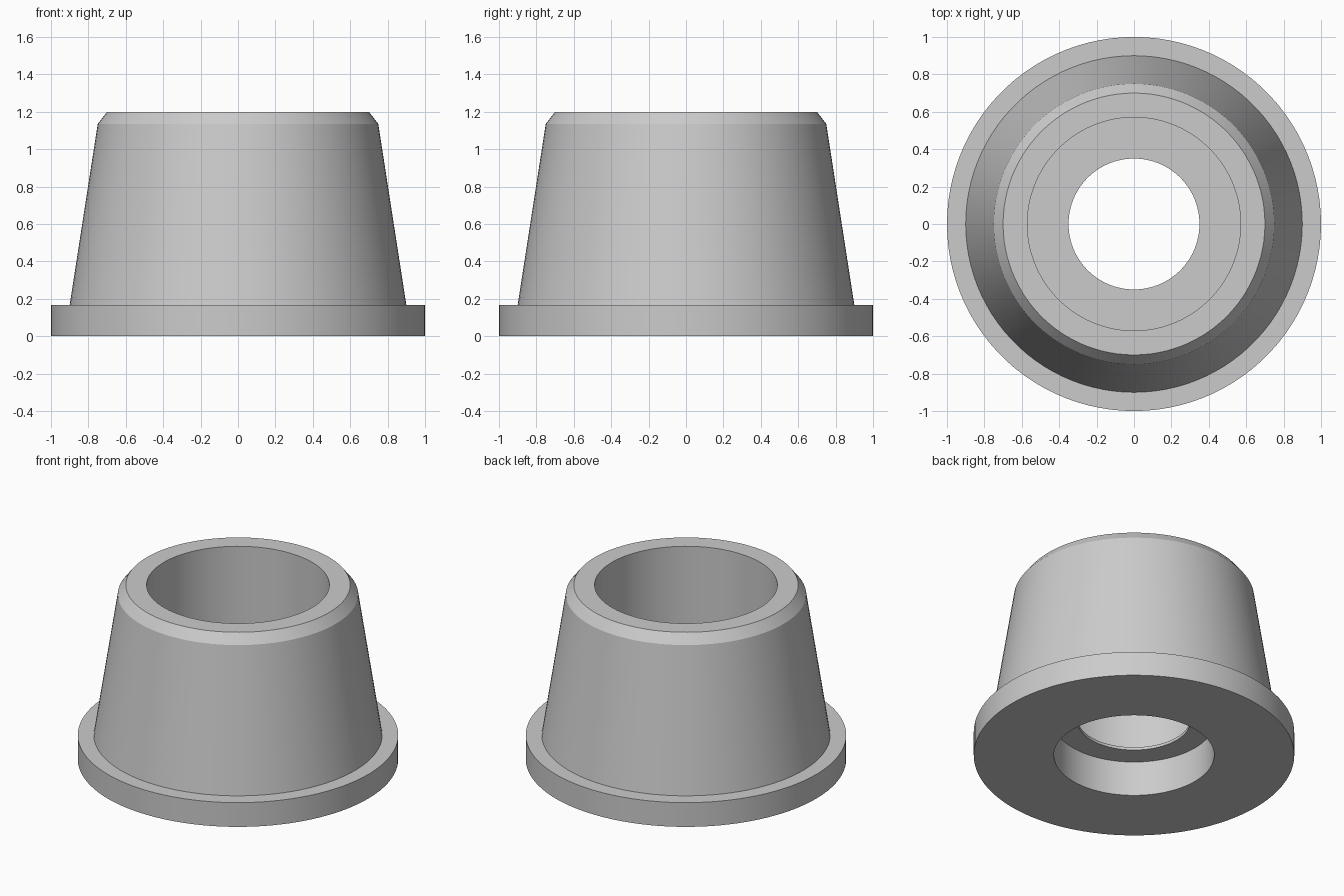
import bpy
import bmesh
import math

cube = bpy.data.objects.get("Cube")
if cube:
    bpy.data.objects.remove(cube, do_unlink=True)

SEGMENTS = 100

# Plain grey finish
grey = bpy.data.materials.new("grey")
grey.use_nodes = True
colour = (0.6, 0.6, 0.6, 1)
grey.diffuse_color = colour
grey.node_tree.nodes["Principled BSDF"].inputs["Base Color"].default_value = colour


def lathe(name, profile, material):
    """Spin a closed (radius, height) profile around the z axis."""
    bm = bmesh.new()
    verts = [bm.verts.new((r, 0, z)) for r, z in profile]
    edges = [bm.edges.new((a, b)) for a, b in zip(verts, verts[1:] + verts[:1])]
    bmesh.ops.spin(bm, geom=verts + edges, cent=(0, 0, 0), axis=(0, 0, 1),
                   angle=math.tau, steps=SEGMENTS, use_merge=True)
    bmesh.ops.remove_doubles(bm, verts=bm.verts, dist=0.0001)
    bmesh.ops.recalc_face_normals(bm, faces=bm.faces)
    mesh = bpy.data.meshes.new(name)
    bm.to_mesh(mesh)
    bm.free()
    mesh.materials.append(material)
    obj = bpy.data.objects.new(name, mesh)
    bpy.context.collection.objects.link(obj)
    bpy.ops.object.select_all(action="DESELECT")
    obj.select_set(True)
    bpy.context.view_layer.objects.active = obj
    bpy.ops.object.shade_smooth_by_angle(angle=math.radians(28))
    return obj


# Flange, tapered wall and chamfered rim on the outside
outside = [(0.5, 0), (1, 0), (1, 0.167), (0.9, 0.167), (0.75, 1.135), (0.7, 1.2)]
# Wide upper bore, thin web with a centre hole, shallow lower recess
inside = [(0.57, 1.2), (0.57, 0.26), (0.35, 0.26), (0.35, 0.24), (0.5, 0.24)]

lathe("flanged_bushing", outside + inside, grey)
